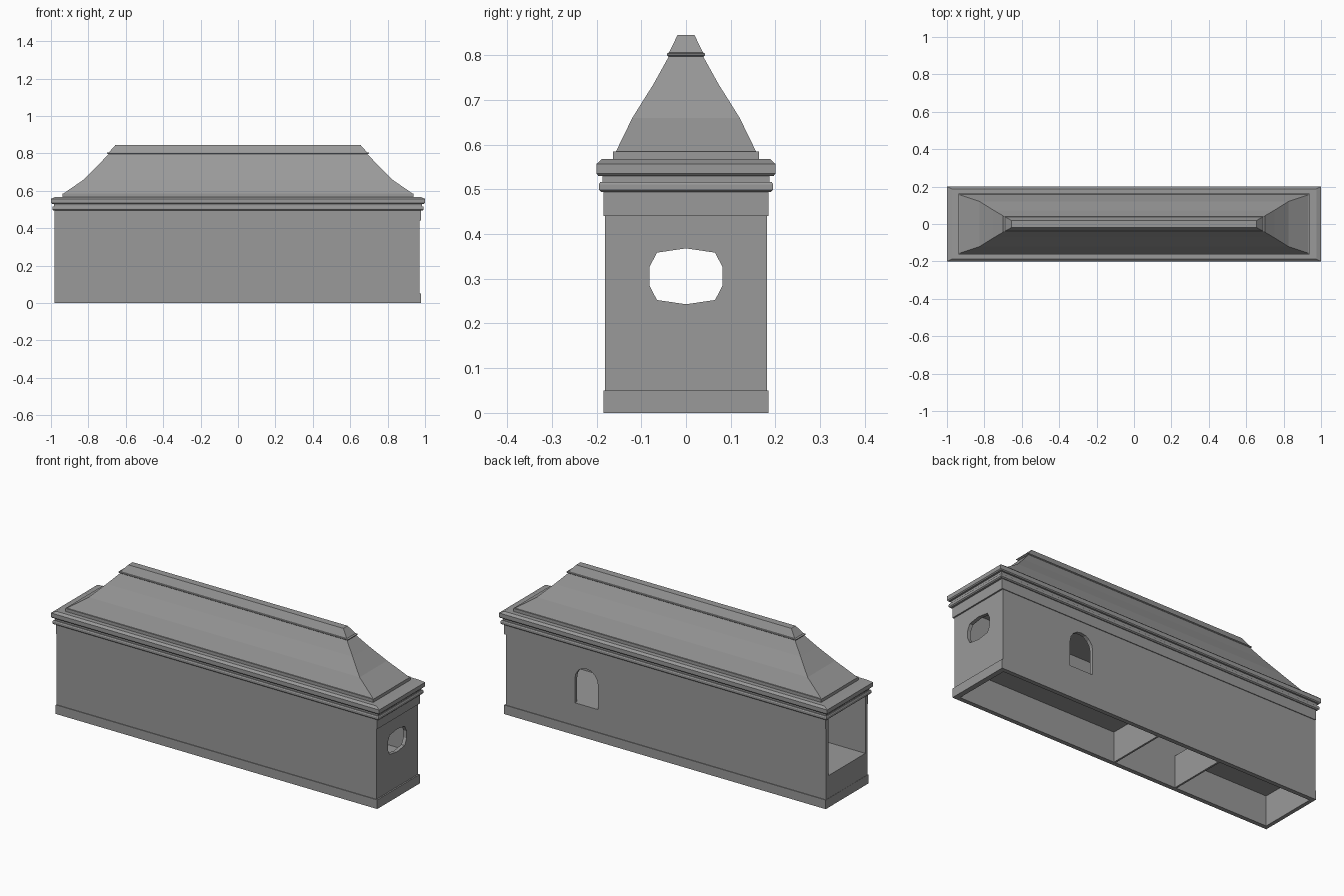
import bpy, bmesh, math
from mathutils import Vector

cube = bpy.data.objects.get("Cube")
if cube:
    bpy.data.objects.remove(cube, do_unlink=True)

GREY = (0.32, 0.32, 0.32, 1)
stone = bpy.data.materials.new("grey_stone")
stone.use_nodes = True
stone.diffuse_color = GREY
stone.node_tree.nodes["Principled BSDF"].inputs["Base Color"].default_value = GREY


def finish(name, bm):
    bmesh.ops.recalc_face_normals(bm, faces=bm.faces)
    mesh = bpy.data.meshes.new(name)
    bm.to_mesh(mesh)
    bm.free()
    mesh.materials.append(stone)
    obj = bpy.data.objects.new(name, mesh)
    bpy.context.collection.objects.link(obj)
    return obj


def rect(a0, a1, b0, b1):
    return [(a0, b0), (a1, b0), (a1, b1), (a0, b1)]


def panel(name, axis, start, end, *loops):
    """Flat outline with optional holes, extruded along an axis."""
    place = {"x": lambda a, b: (start, a, b),
             "y": lambda a, b: (a, start, b),
             "z": lambda a, b: (a, b, start)}[axis]
    step = Vector([(end - start) * (axis == k) for k in "xyz"])
    bm = bmesh.new()
    for loop in loops:
        vs = [bm.verts.new(place(*p)) for p in loop]
        for v, w in zip(vs, vs[1:] + vs[:1]):
            bm.edges.new((v, w))
    bmesh.ops.triangle_fill(bm, edges=bm.edges[:], use_beauty=True)
    bmesh.ops.dissolve_limit(bm, angle_limit=0.01, verts=bm.verts[:], edges=bm.edges[:])
    ext = bmesh.ops.extrude_face_region(bm, geom=bm.faces[:], use_keep_orig=True)
    moved = [g for g in ext["geom"] if isinstance(g, bmesh.types.BMVert)]
    bmesh.ops.translate(bm, verts=moved, vec=step)
    return finish(name, bm)


def loft(name, rings):
    """Closed stack of rectangles given as (half x, half y, z)."""
    bm = bmesh.new()
    rows = [[bm.verts.new((x, y, z)) for x, y in rect(-hx, hx, -hy, hy)]
            for hx, hy, z in rings]
    for low, high in zip(rows, rows[1:]):
        for i in range(4):
            j = (i + 1) % 4
            bm.faces.new((low[i], low[j], high[j], high[i]))
    bm.faces.new(rows[0][::-1])
    bm.faces.new(rows[-1])
    return finish(name, bm)


X0, X1, Y, T = -0.98, 0.97, 0.181, 0.02     # wall extents and thickness
IN, TOP, FLOOR = Y - T, 0.495, 0.175
BX, BY = 0.978, 0.185                       # raised band extents

# Long walls, the back one with an arched window
arch = [(0.55, FLOOR), (0.55, 0.31)]
arch += [(0.48 + 0.07 * math.cos(a), 0.31 + 0.07 * math.sin(a))
         for a in (math.pi * i / 8 for i in range(1, 8))]
arch += [(0.41, 0.31), (0.41, FLOOR)]
panel("front_wall", "y", -Y, -IN, rect(X0, X1, 0, TOP))
panel("back_wall", "y", IN, Y, rect(X0, X1, 0, TOP), arch)

# End wall with an eight-sided porthole, and low sill under the open end
quarter = [(0.082, 0.02), (0.065, 0.053)]
right = [(a, -b) for a, b in quarter[::-1]] + quarter
outline = [(0, -0.0625)] + right + [(0, 0.0625)] + [(-a, b) for a, b in right[::-1]]
panel("end_wall", "x", X1 - T, X1, rect(-IN, IN, 0, TOP),
      [(a, 0.3055 + b) for a, b in outline])
panel("end_sill", "x", X0, X0 + T, rect(-IN, IN, 0, FLOOR))

# Raised bands: plinth all round, frieze open at the doorway end
panel("plinth", "z", 0, 0.05, rect(X0 - 0.001, BX, -BY, BY),
      rect(X0 + 0.01, X1 - 0.01, -Y + 0.01, Y - 0.01))
m = Y - 0.01
panel("frieze", "z", 0.44, TOP, [(X0, -BY), (BX, -BY), (BX, BY), (X0, BY),
                                 (X0, m), (X1 - 0.01, m), (X1 - 0.01, -m), (X0, -m)])

# Two floor sections around a stairwell, each with a hanging skirt
WELL = (-0.40, -0.01)
for side, a, b, edge in (("left", WELL[1], X1 - T, WELL[1]),
                         ("right", X0 + T, WELL[0], WELL[0])):
    panel(side + "_floor", "z", FLOOR - 0.01, FLOOR, rect(a, b, -IN, IN))
    inward = 0.01 if side == "right" else -0.01
    panel(side + "_well_skirt", "x", edge, edge + inward, rect(-IN, IN, 0, FLOOR))

# Stacked cornice mouldings
loft("cornice", [(0.988, 0.19, 0.494), (0.993, 0.195, 0.499), (0.993, 0.195, 0.511),
                 (0.99, 0.192, 0.516), (0.985, 0.187, 0.516), (0.985, 0.187, 0.53),
                 (0.995, 0.196, 0.53), (1.0, 0.2, 0.535), (1.0, 0.2, 0.557),
                 (0.975, 0.188, 0.568)])

# Flared hipped roof on a low base, with a ridge cap
loft("roof_base", [(0.938, 0.163, 0.567), (0.938, 0.163, 0.585)])
loft("roof", [(0.935, 0.157, 0.584), (0.825, 0.12, 0.66),
              (0.75, 0.073, 0.735), (0.69, 0.038, 0.798)])
loft("ridge_cap", [(0.695, 0.039, 0.797), (0.7, 0.042, 0.8), (0.7, 0.042, 0.804),
                   (0.69, 0.038, 0.806), (0.655, 0.019, 0.845)])
